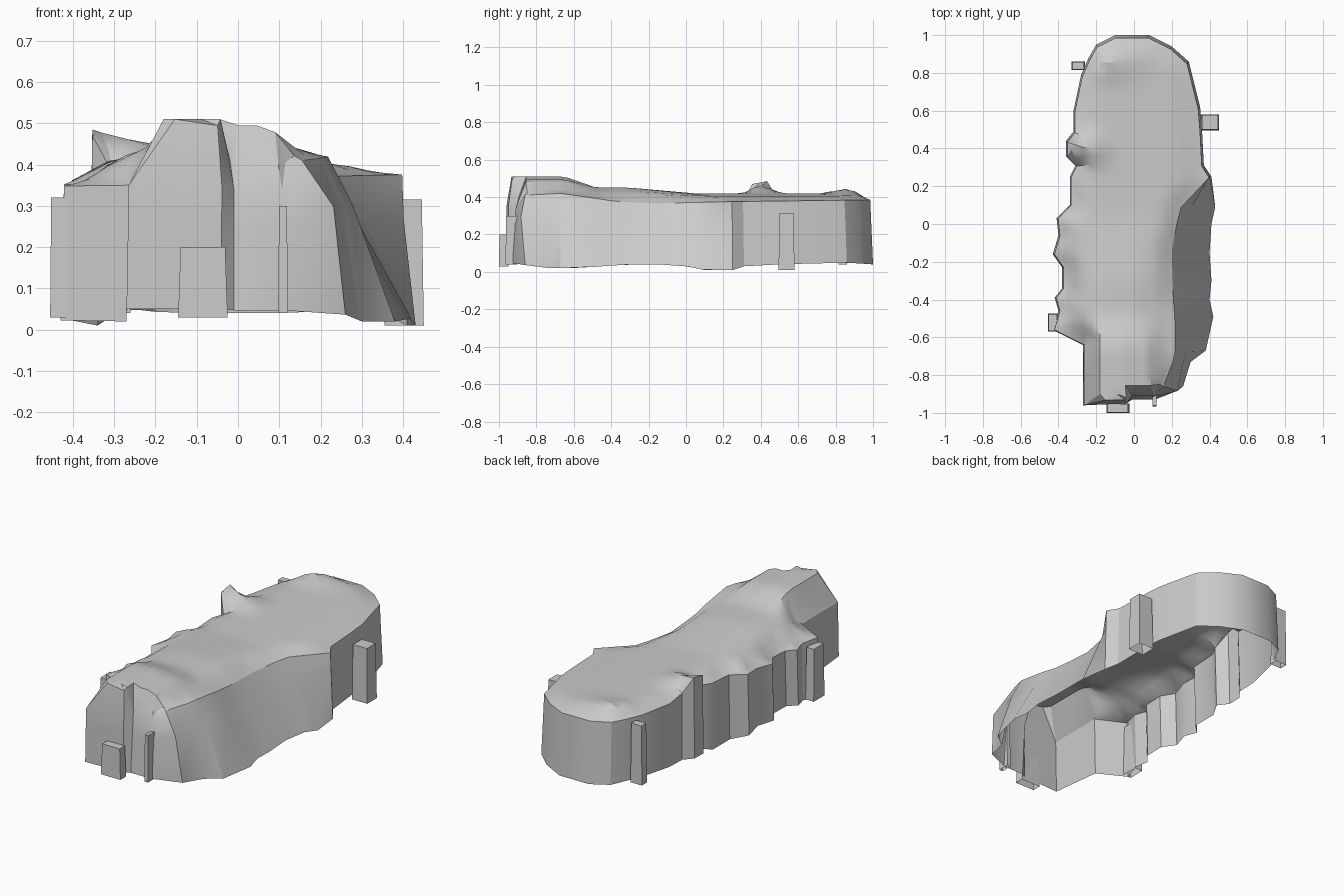
import bpy
import bmesh
from mathutils import Vector
from mathutils.geometry import delaunay_2d_cdt, intersect_point_line

default_cube = bpy.data.objects.get("Cube")
if default_cube:
    bpy.data.objects.remove(default_cube, do_unlink=True)

# One plain grey for everything
grey = bpy.data.materials.new("plain grey")
grey.use_nodes = True
grey_value = (0.6, 0.6, 0.6, 1)
grey.diffuse_color = grey_value
grey.node_tree.nodes["Principled BSDF"].inputs["Base Color"].default_value = grey_value


def interpolate(knots, value):
    """Piecewise linear lookup, held flat beyond both ends."""
    if value <= knots[0][0]:
        return knots[0][1]
    for (start, low), (end, high) in zip(knots, knots[1:]):
        if value <= end:
            return low + (high - low) * (value - start) / (end - start)
    return knots[-1][1]


def finish(bm, name, angle):
    """Turn a bmesh into a shaded object with the grey material."""
    mesh = bpy.data.meshes.new(name)
    bm.to_mesh(mesh)
    bm.free()
    mesh.materials.append(grey)
    part = bpy.data.objects.new(name, mesh)
    bpy.context.collection.objects.link(part)
    bpy.ops.object.select_all(action="DESELECT")
    part.select_set(True)
    bpy.context.view_layer.objects.active = part
    bpy.ops.object.shade_smooth_by_angle(angle=angle)


# Foot outline, counterclockwise from the front right corner, in hundredths
outline = [
    (-27, -96), (-4, -95), (-1, -93), (11, -93), (26, -86), (30, -73),
    (38, -67), (42, -49), (40, -40), (41, -30), (40, -15), (41, 0),
    (43, 9), (41, 25), (37, 31), (36, 50), (35, 62), (29, 86), (20, 94),
    (8, 100), (-10, 100), (-20, 95), (-24, 88), (-28, 79), (-32, 60),
    (-32, 49), (-36, 44), (-36, 36), (-31, 31), (-34, 25), (-34, 10),
    (-41, 3), (-40, -6), (-43, -16), (-38, -23), (-38, -34), (-42, -39),
    (-40, -46), (-43, -56), (-27, -64),
]

# Lengthwise curves: foot height, rim height on each side, sloped left rim
foot_height = [(-0.95, 0.05), (-0.75, 0.02), (-0.6, 0.02), (-0.3, 0.04),
               (-0.05, 0.04), (0.1, 0.01), (0.27, 0.01), (0.32, 0.035),
               (0.85, 0.05), (1, 0.04)]
left_rim_height = [(-0.93, 0.34), (-0.86, 0.41), (-0.65, 0.42),
                   (-0.4, 0.38), (-0.2, 0.365), (0.2, 0.375), (1, 0.385)]
right_rim_height = [(-0.9, 0.35), (-0.6, 0.35), (-0.4, 0.34), (0, 0.36),
                    (0.31, 0.38), (0.36, 0.47), (0.44, 0.485), (0.5, 0.39),
                    (1, 0.385)]
left_rim_x = [(-0.93, 0.11), (-0.86, 0.155), (-0.72, 0.21), (-0.6, 0.23),
              (-0.45, 0.21), (-0.15, 0.2), (0.08, 0.24), (0.2, 0.35),
              (0.3, 0.5)]

# Crosswise curves of the roof at the front, middle and back
front_roof = [(-0.27, 0.37), (-0.22, 0.455), (-0.19, 0.51), (-0.04, 0.51),
              (0, 0.495), (0.08, 0.495), (0.11, 0.445), (0.22, 0.43)]
middle_roof = [(-0.43, 0.34), (-0.4, 0.37), (-0.33, 0.39), (-0.28, 0.42),
               (-0.18, 0.45), (0, 0.45), (0.2, 0.41)]
back_roof = [(-0.3, 0.41), (-0.2, 0.42), (0, 0.415), (0.2, 0.405),
             (0.35, 0.385)]


def roof_height(x, y):
    front = interpolate([(-0.65, 1), (-0.48, 0)], y)
    back = interpolate([(-0.3, 0), (0.05, 1)], y)
    middle = 1 - front - back
    height = (front * interpolate(front_roof, x)
              + middle * interpolate(middle_roof, x)
              + back * interpolate(back_roof, x))
    # Raised fin running inward from the right edge, and a rise at the back
    fin = interpolate([(0.3, 0), (0.37, 1), (0.43, 1), (0.52, 0)], y)
    height += fin * interpolate([(-0.36, 0.075), (-0.1, 0)], x)
    rise = interpolate([(0.72, 0), (0.87, 0.03), (0.96, 0)], y)
    return height + rise * interpolate([(-0.15, 1), (0.1, 0)], x)


# Foot, waist and rim rings
foot, waist, rim = [], [], []
for px, py in outline:
    x, y = px / 100, py / 100
    foot.append(Vector((x, y, interpolate(foot_height, y))))
    rim_x = min(x * 0.97, interpolate(left_rim_x, y)) if x > 0 else x * 0.98
    rim_y = y * 0.985 if y > 0 else y
    if y < -0.9 and x > -0.03:
        rim_y += 0.02
    heights = left_rim_height if x > -0.03 else right_rim_height
    rim.append(Vector((rim_x, rim_y, interpolate(heights, y))))
    bulge = interpolate([(-0.86, 0.045), (-0.6, 0)], y) if x > 0.15 else 0
    waist.append(foot[-1].lerp(rim[-1], 0.7) + Vector((bulge, -bulge / 2, 0)))
count = len(rim)


def nearest_rim(point):
    """Distance to the rim and the rim height there."""
    best = (10, 0)
    for i, start in enumerate(rim):
        end = rim[(i + 1) % count]
        t = intersect_point_line(point, start.xy, end.xy)[1]
        spot = start.lerp(end, min(max(t, 0), 1))
        best = min(best, ((spot.xy - point).length, spot.z))
    return best


# Roof points: the rim, a shoulder ring just inside it, and an inner grid
points = [corner.xy for corner in rim]
inset = 0.022
for i, corner in enumerate(rim):
    before, after = rim[i - 1].xy, rim[(i + 1) % count].xy
    along = (corner.xy - before).normalized() + (after - corner.xy).normalized()
    side = (after - corner.xy).normalized()
    for spot, way in ((corner.xy, along.normalized()),
                      ((corner.xy + after) / 2, side)):
        point = spot + Vector((-way.y, way.x)) * inset
        if nearest_rim(point)[0] > inset * 0.7:
            points.append(point)
step = 0.045
for row in range(-21, 23):
    for column in range(-9, 10):
        point = Vector((column * step, row * step))
        if nearest_rim(point)[0] > step:
            points.append(point)
edges = [(i, (i + 1) % count) for i in range(count)]
flat, _, faces, sources, _, _ = delaunay_2d_cdt(points, edges, [], 1, 1e-5)

shell = bmesh.new()
roof_verts, rim_verts = [], {}
for spot, source in zip(flat, sources):
    corner = next((i for i in source if i < count), None)
    if corner is not None:
        vert = shell.verts.new(rim[corner])
        rim_verts[corner] = vert
    else:
        distance, edge_z = nearest_rim(spot)
        shoulder = interpolate([(-0.88, inset), (-0.6, 0.08)], spot.y)
        if spot.x > -0.03:
            shoulder = max(shoulder, 0.05)
        blend = min(distance / shoulder, 1)
        z = edge_z + (roof_height(spot.x, spot.y) - edge_z) * blend
        vert = shell.verts.new((spot.x, spot.y, z))
    roof_verts.append(vert)
for face in faces:
    shell.faces.new([roof_verts[i] for i in face])

# Walls from foot to waist to rim, left open underneath
foot_verts = [shell.verts.new(corner) for corner in foot]
waist_verts = [shell.verts.new(corner) for corner in waist]
for lower, upper in ((foot_verts, waist_verts), (waist_verts, rim_verts)):
    for i, j in edges:
        shell.faces.new((lower[i], lower[j], upper[j], upper[i]))
bmesh.ops.delete(shell, geom=[v for v in shell.verts if not v.link_faces],
                 context="VERTS")
finish(shell, "hollow_shell", 0.5)


def add_post(name, low, high):
    """A slightly tapered block against the wall, open underneath."""
    bm = bmesh.new()
    bmesh.ops.create_cube(bm, size=1)
    bmesh.ops.delete(bm, geom=[f for f in bm.faces if f.normal.z < -0.5],
                     context="FACES_ONLY")
    low, high = Vector(low), Vector(high)
    centre, size = (low + high) / 2, high - low
    for vert in bm.verts:
        taper = 0.9 if vert.co.z > 0 else 1
        vert.co = centre + Vector((vert.co.x * size.x * taper,
                                   vert.co.y * size.y * taper,
                                   vert.co.z * size.z))
    finish(bm, name, 0.3)


# Posts around the outside
add_post("front_block", (-0.145, -1, 0.03), (-0.025, -0.95, 0.2))
add_post("front_fin", (0.098, -0.965, 0.04), (0.12, -0.9, 0.3))
add_post("left_post", (0.355, 0.495, 0.01), (0.45, 0.58, 0.315))
add_post("back_right_post", (-0.33, 0.815, 0.04), (-0.26, 0.86, 0.37))
add_post("front_right_post", (-0.455, -0.57, 0.03), (-0.405, -0.475, 0.32))
